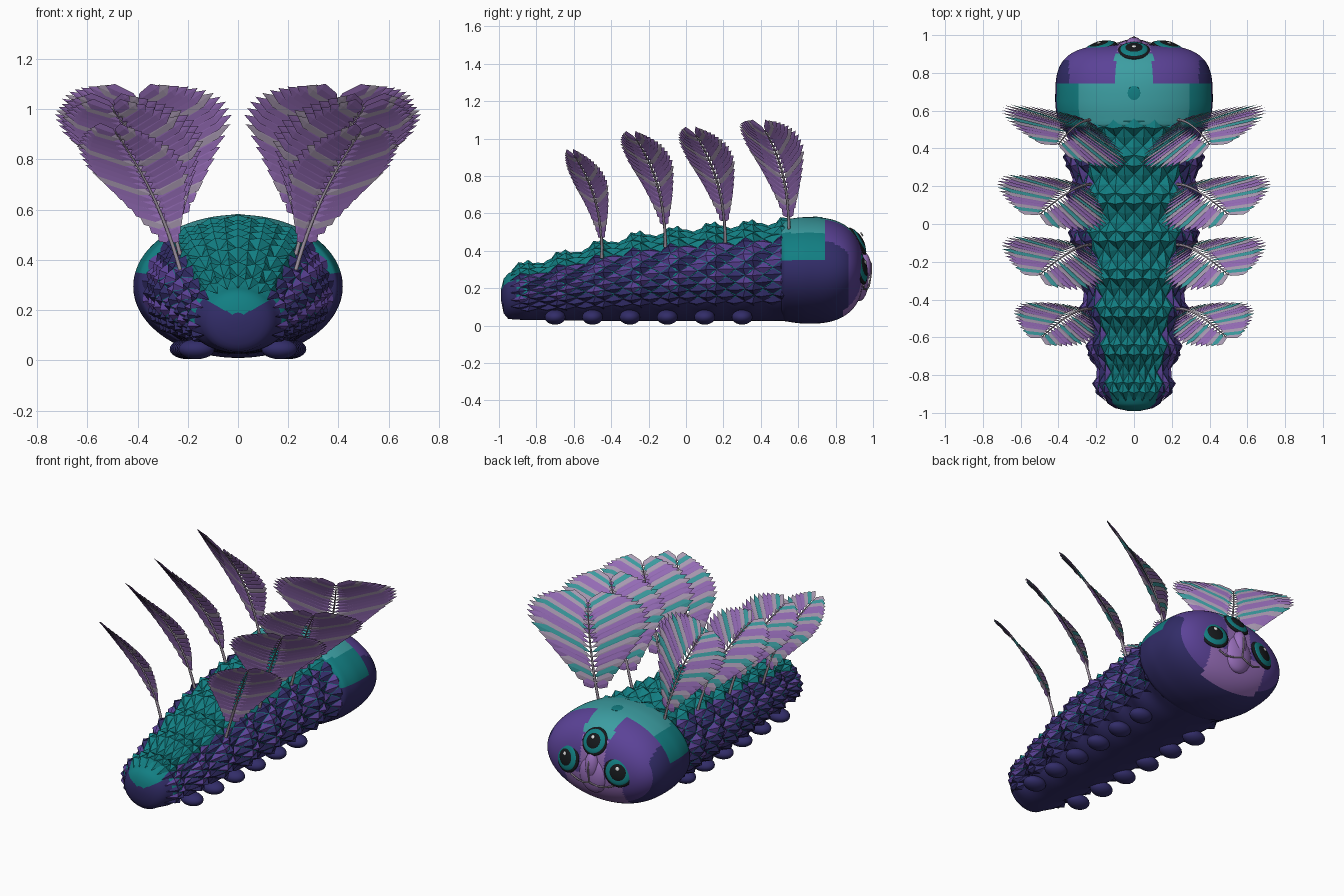
import bpy, bmesh, math
from mathutils import Vector

if "Cube" in bpy.data.objects:
    bpy.data.objects.remove(bpy.data.objects["Cube"])

COLORS = {
    "dark_violet": (0.032, 0.026, 0.14), "violet": (0.105, 0.055, 0.31),
    "teal": (0.006, 0.21, 0.225), "light_teal": (0.045, 0.34, 0.36),
    "mauve": (0.32, 0.16, 0.50), "pale_lilac": (0.42, 0.34, 0.47),
    "shaft_grey": (0.33, 0.28, 0.34), "black": (0.008, 0.01, 0.012), "white": (0.85, 0.85, 0.85)}
NAMES = list(COLORS)
MATS = {}
for name, c in COLORS.items():
    MATS[name] = bpy.data.materials.new(name)
    MATS[name].diffuse_color = (*c, 1)
DARK, VIOLET, TEAL, LTEAL, MAUVE, LILAC, GREY, BLACK, WHITE = range(9)


def finish(bm, name, rule, smooth=True):
    """Turn a bmesh into an object coloured by a fixed slot or rule(face centre)."""
    bmesh.ops.recalc_face_normals(bm, faces=bm.faces)
    me = bpy.data.meshes.new(name)
    for n in NAMES:
        me.materials.append(MATS[n])
    for f in bm.faces:
        f.smooth = smooth
        if rule is not None:
            f.material_index = rule(f.calc_center_median()) if callable(rule) else rule
    bm.to_mesh(me)
    bm.free()
    ob = bpy.data.objects.new(name, me)
    bpy.context.collection.objects.link(ob)
    return ob


def loft(name, rings, rule):
    """Skin closed rings of points, capping both ends."""
    bm = bmesh.new()
    rows = [[bm.verts.new(p) for p in r] for r in rings]
    n = len(rows[0])
    for a, b in zip(rows, rows[1:]):
        for i in range(n):
            bm.faces.new((a[i], a[(i + 1) % n], b[(i + 1) % n], b[i]))
    bm.faces.new(rows[0])
    bm.faces.new(rows[-1])
    return finish(bm, name, rule)


def ellipsoid(name, pos, radii, mat, normal=None, seg=24):
    bm = bmesh.new()
    bmesh.ops.create_uvsphere(bm, u_segments=seg, v_segments=seg // 2, radius=1)
    ob = finish(bm, name, mat)
    ob.location, ob.scale = pos, radii
    if normal:
        ob.rotation_euler = Vector(normal).to_track_quat('Z', 'Y').to_euler()
    return ob


def tube(name, pts, radius, mat, tip=1.0):
    cu = bpy.data.curves.new(name, 'CURVE')
    cu.dimensions, cu.bevel_depth, cu.bevel_resolution, cu.use_fill_caps = '3D', radius, 1, True
    sp = cu.splines.new('POLY')
    sp.points.add(len(pts) - 1)
    for i, p in enumerate(pts):
        sp.points[i].co = (*p, 1)
        sp.points[i].radius = 1 + (tip - 1) * i / (len(pts) - 1)
    cu.materials.append(MATS[NAMES[mat]])
    ob = bpy.data.objects.new(name, cu)
    bpy.context.collection.objects.link(ob)


# Body envelope: y, half width, top, bottom
ENV = [(-0.99, 0.03, 0.19, 0.14), (-0.975, 0.10, 0.25, 0.065), (-0.95, 0.14, 0.28, 0.035),
       (-0.87, 0.18, 0.305, 0.03), (-0.67, 0.215, 0.36, 0.028), (-0.47, 0.25, 0.42, 0.025),
       (-0.27, 0.285, 0.465, 0.025), (-0.07, 0.31, 0.49, 0.025), (0.14, 0.32, 0.515, 0.025),
       (0.34, 0.335, 0.525, 0.025), (0.56, 0.36, 0.55, 0.025)]


def wave(y):
    """Segment swelling: 1 on a crest, -1 in a groove."""
    return math.cos((y + 0.87) / 0.2015 * 2 * math.pi)


def body_point(y, ang, lift=0.0):
    """Point on the segmented body; ang is measured from straight up."""
    for a, b in zip(ENV, ENV[1:]):
        if y <= b[0]:
            break
    t = min(max((y - a[0]) / (b[0] - a[0]), 0), 1)
    w, top, bot = (a[k] + (b[k] - a[k]) * t for k in (1, 2, 3))
    swell = 0.022 * wave(y) if y > -0.92 else 0
    up = max(0, math.cos(ang) + 0.6) / 1.6
    h = (top - bot) / 2
    return Vector(((w + swell + lift) * math.sin(ang), y,
                   (top + bot) / 2 + (h + swell * up + lift) * math.cos(ang)))


def body_rule(c):
    if c.y < -0.91:
        return TEAL if c.z > 0.17 + 0.55 * abs(c.x) else DARK
    return TEAL if c.z > 0.15 else DARK


ys = [-0.99, -0.983, -0.975, -0.962, -0.95] + [-0.93 + 0.025 * i for i in range(60)]
loft("body", [[body_point(y, 2 * math.pi * i / 96) for i in range(96)] for y in ys], body_rule)

# Raised diamond scales in staggered rows, narrower in the side grooves
bm = bmesh.new()
N = 15
step = math.radians(250) / N
for r in range(29):
    y = -0.885 + r * 0.05
    for k in range(N + r % 2):
        a = (k - (N - 1 + r % 2) / 2) * step
        deg = abs(math.degrees(a))
        high = 0.026 if deg < 50 else 0.022
        fit = 0.52 if deg < 50 else 0.46 + 0.04 * min(0, wave(y))
        ring = [bm.verts.new(body_point(y + dy, a + da, 0.004)) for dy, da in
                ((-0.053, 0), (0, step * fit), (0.048, 0), (0, -step * fit))]
        apex = bm.verts.new(body_point(y - 0.01, a, high))
        for i in range(4):
            f = bm.faces.new((ring[i], ring[(i + 1) % 4], apex))
            if deg < 47:
                f.material_index = TEAL
            else:
                f.material_index = VIOLET if (k + r // 2) % 2 and deg < 108 else DARK
finish(bm, "body_scales", None, smooth=False)

# Stubby feet
for i in range(6):
    for s in (-1, 1):
        ellipsoid("foot", (s * (0.165 + 0.007 * i), -0.70 + 0.2 * i, 0.045), (0.072, 0.056, 0.04), DARK)


# Head with painted patches
def head_rule(c):
    x, y, z = abs(c.x), c.y, c.z
    if y < 0.74 and z > 0.345:
        return LTEAL if z > 0.495 else TEAL
    if x < 0.1 and y < 0.9 and z > 0.45:
        return LTEAL
    if y > 0.84 and z < 0.24 and x < 0.2 or y > 0.88 and x < 0.085:
        return MAUVE
    if y > 0.74 and z > 0.36 and x < 0.345 or y > 0.865:
        return VIOLET
    return DARK


def head_ring(y, w, h, n=128):
    return [(0.417 * w * math.sin(2 * math.pi * i / n), y,
             0.295 + 0.285 * h * math.cos(2 * math.pi * i / n)) for i in range(n)]


rings = [head_ring(y, s, s) for y, s in ((0.505, 0.8), (0.512, 0.93), (0.53, 0.955))]
for i in range(8):
    s = 0.965 + 0.035 * math.sin(i / 8 * math.pi / 2)
    rings.append(head_ring(0.55 + 0.0125 * i, s, s))
for i in range(60):
    u = math.sin(math.pi / 2 * i / 60)
    rings.append(head_ring(0.65 + 0.30 * u, (1 - u ** 3.5) ** (1 / 3.5), (1 - u ** 2.6) ** (1 / 2.6)))
loft("head", rings, head_rule)
ellipsoid("crown_spot", (0, 0.69, 0.577), (0.035, 0.042, 0.005), TEAL)

# Muzzle, nose ridge and smile
ellipsoid("muzzle", (0, 0.925, 0.25), (0.10, 0.052, 0.12), MAUVE)
ellipsoid("nose_ridge", (0, 0.945, 0.31), (0.045, 0.045, 0.085), MAUVE)
tube("nose_line", [(0, 0.962, 0.385), (0, 0.99, 0.33), (0, 0.99, 0.28), (0, 0.979, 0.21)], 0.005, GREY)
for s in (-1, 1):
    tube("smile", [(0, 0.977, 0.21), (s * 0.05, 0.967, 0.195), (s * 0.1, 0.951, 0.195),
                   (s * 0.15, 0.948, 0.215)], 0.005, GREY)

# Three eyes, each a stack of shallow domes
for pos, nor in (((0, 0.917, 0.45), (0, 0.86, 0.51)), ((0.18, 0.934, 0.31), (0.24, 0.94, 0.20)),
                 ((-0.18, 0.934, 0.31), (-0.24, 0.94, 0.20))):
    p, n = Vector(pos), Vector(nor).normalized()
    k = 0.92 if pos[0] == 0 else 1.0
    ellipsoid("eye_rim", p, (0.093 * k, 0.093 * k, 0.020), BLACK, n, 32)
    ellipsoid("eye_iris", p + n * 0.005, (0.082 * k, 0.082 * k, 0.021), TEAL, n, 32)
    ellipsoid("eye_pupil", p + n * 0.010, (0.060 * k, 0.060 * k, 0.021), BLACK, n, 32)
    ellipsoid("eye_glint", p + n * 0.027 + Vector((0, 0, 0.024)), (0.013, 0.013, 0.005), WHITE, n, 12)

# Feather wings: base, bend, tip, outer and inner barb length
FEATHERS = [((0.22, 0.55, 0.45), (0.30, 0.56, 0.82), (0.40, 0.42, 1.045), 0.42, 0.39),
            ((0.23, 0.21, 0.44), (0.32, 0.21, 0.78), (0.50, 0.05, 1.02), 0.38, 0.30),
            ((0.23, -0.11, 0.42), (0.32, -0.11, 0.77), (0.50, -0.27, 1.0), 0.35, 0.28),
            ((0.23, -0.45, 0.36), (0.32, -0.44, 0.68), (0.49, -0.60, 0.91), 0.28, 0.21)]
BACK_STRIPES = (MAUVE, MAUVE, LILAC, MAUVE, MAUVE)
FRONT_STRIPES = (MAUVE, LILAC, LTEAL, LILAC, MAUVE)
BARBS = 19


def feather(base, bend, tip, outer, inner, s):
    flip = lambda v: Vector((v[0] * s, v[1], v[2]))
    A, B, C = Vector(base), Vector(bend), Vector(tip)
    at = lambda t: A * (1 - t) ** 2 + B * 2 * t * (1 - t) + C * t * t
    tube("feather_shaft", [flip(at(i / 12)) for i in range(13)], 0.009, GREY, 0.3)
    bm = bmesh.new()
    lateral = Vector((0.905, 0.425, 0))
    for i in range(BARBS):
        u = i / (BARBS - 1)
        t = 0.2 + 0.78 * u
        shape = min(1, 0.2 + 1.9 * u) * (1 - 0.66 * max(0, (u - 0.55) / 0.45) ** 1.5)
        R = (at(t + 0.02) - at(t - 0.02)).normalized()
        for side, length in ((1, outer), (-1, inner)):
            lift = math.radians(21 + 10 * u)
            d = (lateral * side * math.cos(lift) + R * math.sin(lift)).normalized()
            n = lateral.cross(R).normalized()
            # each blade is tilted a little so neighbours overlap like shingles
            w = (n.cross(d).normalized() - n * side * 0.16) * 0.026
            thick = n * 0.0025
            p, ln = at(t), length * shape
            ends = [bm.verts.new(flip(p)), bm.verts.new(flip(p + d * ln))]
            loops = []
            for f, k in ((0.2, 0.8), (0.78, 1.0)):
                m = p + d * ln * f
                # slots 0-1 bound the rear face, slots 2-3 the forward face
                loops.append([bm.verts.new(flip(m + o)) for o in (w * k, thick, -w * k, -thick)])
            for j in range(4):
                j2 = (j + 1) % 4
                mat = (BACK_STRIPES if j < 2 else FRONT_STRIPES)[i % 5]
                for vs in ((ends[0], loops[0][j], loops[0][j2]),
                           (loops[0][j], loops[1][j], loops[1][j2], loops[0][j2]),
                           (loops[1][j], ends[1], loops[1][j2])):
                    bm.faces.new(vs).material_index = mat
    finish(bm, "feather_barbs", None, smooth=False)


for spec in FEATHERS:
    for s in (-1, 1):
        feather(*spec, s)

for m in bpy.data.materials:
    if m.users and not m.is_grease_pencil:
        m.use_nodes = True
        m.node_tree.nodes["Principled BSDF"].inputs["Base Color"].default_value = m.diffuse_color
